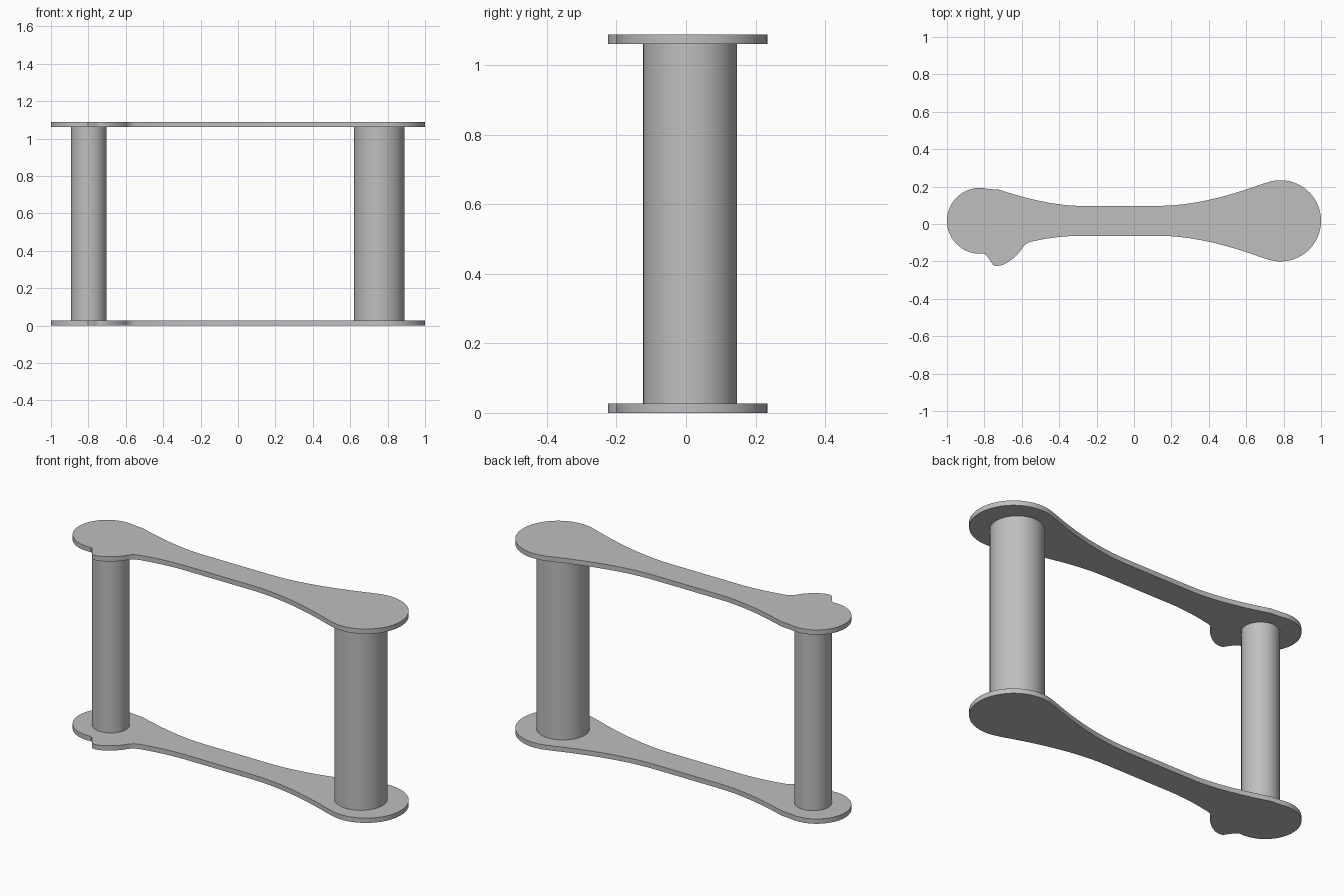
import bpy
import bmesh
from math import cos, sin, radians

cube = bpy.data.objects.get("Cube")
if cube:
    bpy.data.objects.remove(cube, do_unlink=True)

THICK, HEIGHT, MID_Y = 0.027, 1.088, 0.017

grey = bpy.data.materials.new("plain grey")
grey.use_nodes = True
grey.diffuse_color = (0.52, 0.52, 0.52, 1)
grey.node_tree.nodes["Principled BSDF"].inputs["Base Color"].default_value = grey.diffuse_color


def arc(cx, cy, r, start, end, n):
    angles = [radians(start + (end - start) * i / n) for i in range(n + 1)]
    return [(cx + r * cos(a), cy + r * sin(a)) for a in angles]


def bend(a, b, c, n=12):
    """Quadratic curve from a to c, pulled towards b."""
    ts = [i / n for i in range(n + 1)]
    return [tuple((1 - t) ** 2 * p + 2 * t * (1 - t) * q + t * t * r
                  for p, q, r in zip(a, b, c)) for t in ts]


def flip(points):
    """Mirror a run of points across the long axis of the plate."""
    return [(x, 2 * MID_Y - y) for x, y in reversed(points)]


# Plate outline, counter-clockwise: waist, large end, small end, side lug
large_flare = bend((0.68, 0.212), (0.365, 0.097), (0.13, 0.097))
outline = flip(large_flare)
outline += arc(0.783, MID_Y, 0.217, -106, 106, 48)
outline += large_flare
outline += bend((-0.28, 0.097), (-0.46, 0.097), (-0.72, 0.183))
outline += arc(-0.824, MID_Y, 0.176, 76, 277, 44)
outline += bend((-0.79, -0.167), (-0.775, -0.187), (-0.76, -0.208), 3)
outline += bend((-0.755, -0.217), (-0.74, -0.229), (-0.715, -0.222), 5)
outline += bend((-0.705, -0.22), (-0.635, -0.188), (-0.60, -0.133), 8)
outline += bend((-0.595, -0.125), (-0.575, -0.099), (-0.545, -0.093), 6)
outline += bend((-0.53, -0.09), (-0.40, -0.063), (-0.28, -0.063))


def finish(name, bm):
    bmesh.ops.recalc_face_normals(bm, faces=bm.faces)
    mesh = bpy.data.meshes.new(name)
    bm.to_mesh(mesh)
    bm.free()
    mesh.materials.append(grey)
    obj = bpy.data.objects.new(name, mesh)
    bpy.context.collection.objects.link(obj)
    bpy.ops.object.select_all(action="DESELECT")
    obj.select_set(True)
    bpy.context.view_layer.objects.active = obj
    bpy.ops.object.shade_smooth_by_angle(angle=radians(30))


def plate(name, z):
    bm = bmesh.new()
    face = bm.faces.new([bm.verts.new((x, y, z)) for x, y in outline])
    lifted = bmesh.ops.extrude_face_region(bm, geom=[face], use_keep_orig=True)["geom"]
    for v in lifted:
        if isinstance(v, bmesh.types.BMVert):
            v.co.z += THICK
    bmesh.ops.remove_doubles(bm, verts=bm.verts, dist=0.0005)
    finish(name, bm)


def pillar(name, x, y, r):
    bm = bmesh.new()
    bmesh.ops.create_cone(bm, cap_ends=True, segments=64, radius1=r, radius2=r,
                          depth=HEIGHT - 2 * THICK)
    bmesh.ops.translate(bm, verts=bm.verts, vec=(x, y, HEIGHT / 2))
    finish(name, bm)


# Two matching plates joined by two round pillars
plate("bottom_plate", 0)
plate("top_plate", HEIGHT - THICK)
pillar("large_pillar", 0.755, 0.012, 0.135)
pillar("small_pillar", -0.798, 0.012, 0.095)
